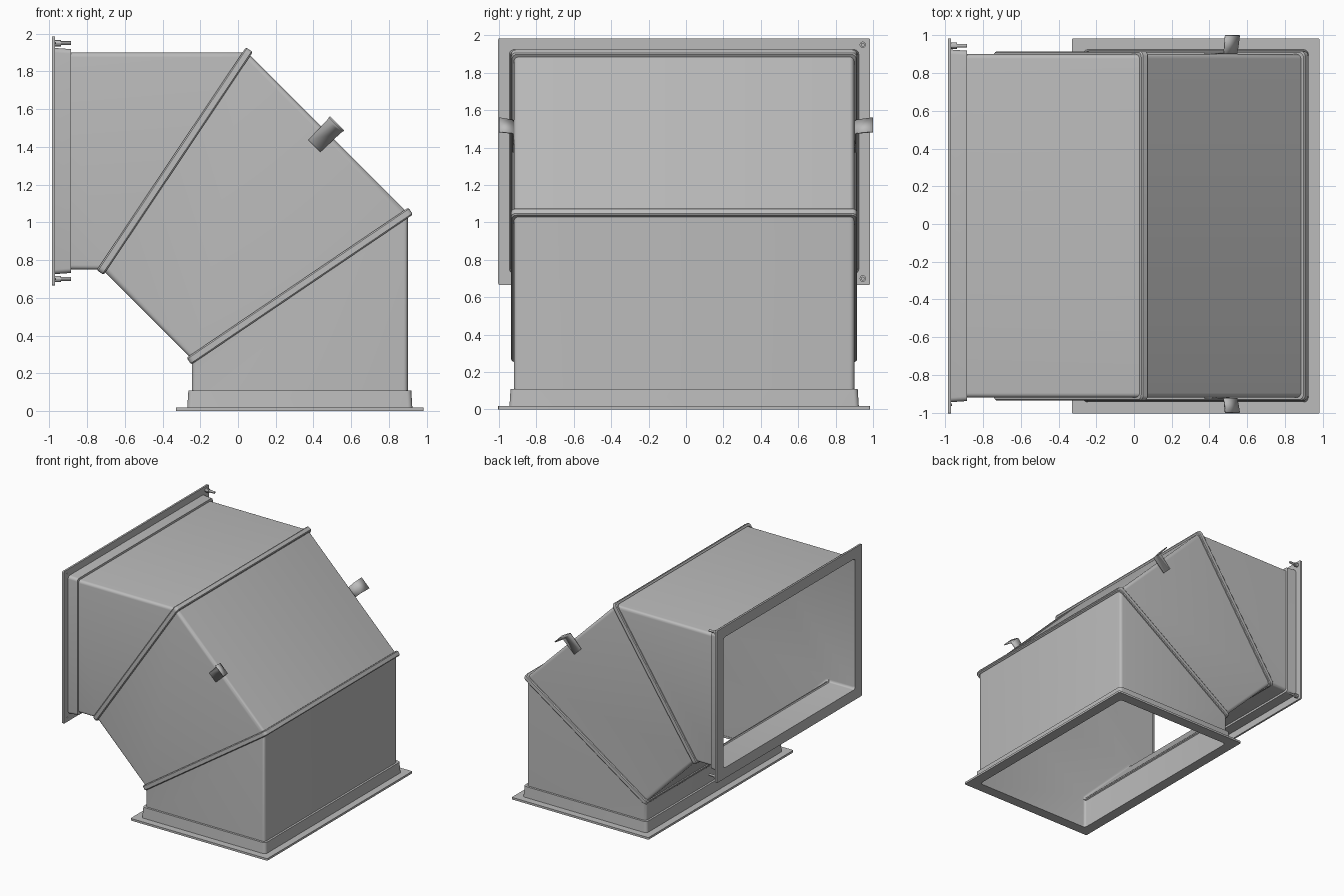
import bpy, bmesh, math
from mathutils import Vector, Matrix

if "Cube" in bpy.data.objects:
    bpy.data.objects.remove(bpy.data.objects["Cube"], do_unlink=True)

mat = bpy.data.materials.new("galvanised grey")
mat.use_nodes = True
GREY = (0.5, 0.5, 0.5, 1)
mat.diffuse_color = GREY
mat.node_tree.nodes["Principled BSDF"].inputs["Base Color"].default_value = GREY

CY, HALF, HEIGHT = -0.01, 0.91, 1.15   # duct centre in y, half width, bore height


def finish(name, bm):
    bmesh.ops.recalc_face_normals(bm, faces=bm.faces)
    mesh = bpy.data.meshes.new(name)
    bm.to_mesh(mesh)
    bm.free()
    mesh.materials.append(mat)
    ob = bpy.data.objects.new(name, mesh)
    bpy.context.collection.objects.link(ob)
    bpy.ops.object.select_all(action='DESELECT')
    ob.select_set(True)
    bpy.context.view_layer.objects.active = ob
    bpy.ops.object.shade_smooth_by_angle(angle=math.radians(30))
    return ob


def section(station, margin=0.0, radius=0.025, shift=0.0):
    """Rounded rectangle spanning an inner and outer (x, z) point, grown by margin."""
    a, b = (Vector((p[0], CY, p[1])) for p in station)
    up = (b - a) / HEIGHT
    mid = (a + b) / 2 + up.cross(Vector((0, 1, 0))).normalized() * shift
    w, h = HALF + margin, HEIGHT / 2 + margin
    pts = []
    for i, (sy, sz) in enumerate(((1, 1), (-1, 1), (-1, -1), (1, -1))):
        for k in range(6):
            t = math.radians(90 * i + 18 * k)
            y = sy * (w - radius) + radius * math.cos(t)
            z = sz * (h - radius) + radius * math.sin(t)
            pts.append(mid + up * z + Vector((0, y, 0)))
    return pts


def ring(name, loops):
    """Closed skin running through the loops and back to the first one."""
    bm = bmesh.new()
    rows = [[bm.verts.new(p) for p in loop] for loop in loops]
    n = len(rows[0])
    for r0, r1 in zip(rows, rows[1:] + rows[:1]):
        for i in range(n):
            j = (i + 1) % n
            bm.faces.new((r0[i], r0[j], r1[j], r1[i]))
    return finish(name, bm)


def side(x):
    return ((x, 0.75), (x, 1.90))


def base(z):
    return ((-0.245, z), (0.90, z))


mitre_upper = ((-0.72, 0.75), (0.05, 1.90))
mitre_lower = ((-0.245, 0.275), (0.90, 1.05))

# Hollow elbow duct
path = [side(-0.98), mitre_upper, mitre_lower, base(0.005)]
ring("elbow_duct", [section(s) for s in path] +
     [section(s, -0.006, 0.02) for s in reversed(path)])

# Raised seams on the two mitre joints
for name, s in (("upper_seam", mitre_upper), ("lower_seam", mitre_lower)):
    ring(name, [section(s, m, 0.025, d) for m, d in
                ((-0.003, -0.022), (0.010, -0.022), (0.015, -0.015),
                 (0.015, 0.015), (0.010, 0.022), (-0.003, 0.022))])


# End flange plates and their collars
def end_frame(name, place, face, inner, tip):
    ring(name + "_flange", [section(place(face), 0.084, 0.008), section(place(inner), 0.084, 0.008),
                            section(place(inner), -0.008), section(place(face), -0.008)])
    ring(name + "_collar", [section(place(inner), 0.024), section(place(tip), 0.018),
                            section(place(tip), -0.002), section(place(inner), -0.002)])


end_frame("side", side, -0.985, -0.969, -0.885)
end_frame("base", base, 0.0, 0.018, 0.11)

# Fixing pins on the left corners, small rivets on the right corners
for label, z in (("upper", 1.95), ("lower", 0.70)):
    for hand, y, parts in (("left", 0.945, ((0.017, 0.035, -0.955), (0.010, 0.084, -0.928))),
                           ("right", -0.957, ((0.006, 0.006, -0.968),))):
        bm = bmesh.new()
        for r, length, x in parts:
            bmesh.ops.create_cone(bm, cap_ends=True, segments=12, radius1=r, radius2=r, depth=length,
                                  matrix=Matrix.Translation((x, y, z)) @ Matrix.Rotation(math.pi / 2, 4, 'Y'))
        finish(f"{label}_{hand}_" + ("pin" if hand == "left" else "rivet"), bm)

# Bent lifting tabs on both cheeks: a plate on the wall and a flap turned outward
along = Vector((1, 0, -1)).normalized()
out = Vector((1, 0, 1)).normalized()
foot = Vector((0.405, 0, 1.405))
for hand, sign in (("left", 1), ("right", -1)):
    wall = CY + sign * (HALF + 0.004)
    rows = [(0, wall, 0.045), (0.15, wall, 0.050), (0.165, sign * 1.0, 0.053)]
    bm = bmesh.new()
    grid = []
    for rise, y, half in rows:
        c = foot + out * rise + Vector((0, y, 0))
        grid.append([bm.verts.new(c - along * half), bm.verts.new(c + along * half)])
    for (a, b), (c, d) in zip(grid, grid[1:]):
        bm.faces.new((a, b, d, c))
    tab = finish(hand + "_tab", bm)
    thick = tab.modifiers.new("thickness", 'SOLIDIFY')
    thick.thickness, thick.offset = 0.008, 0
